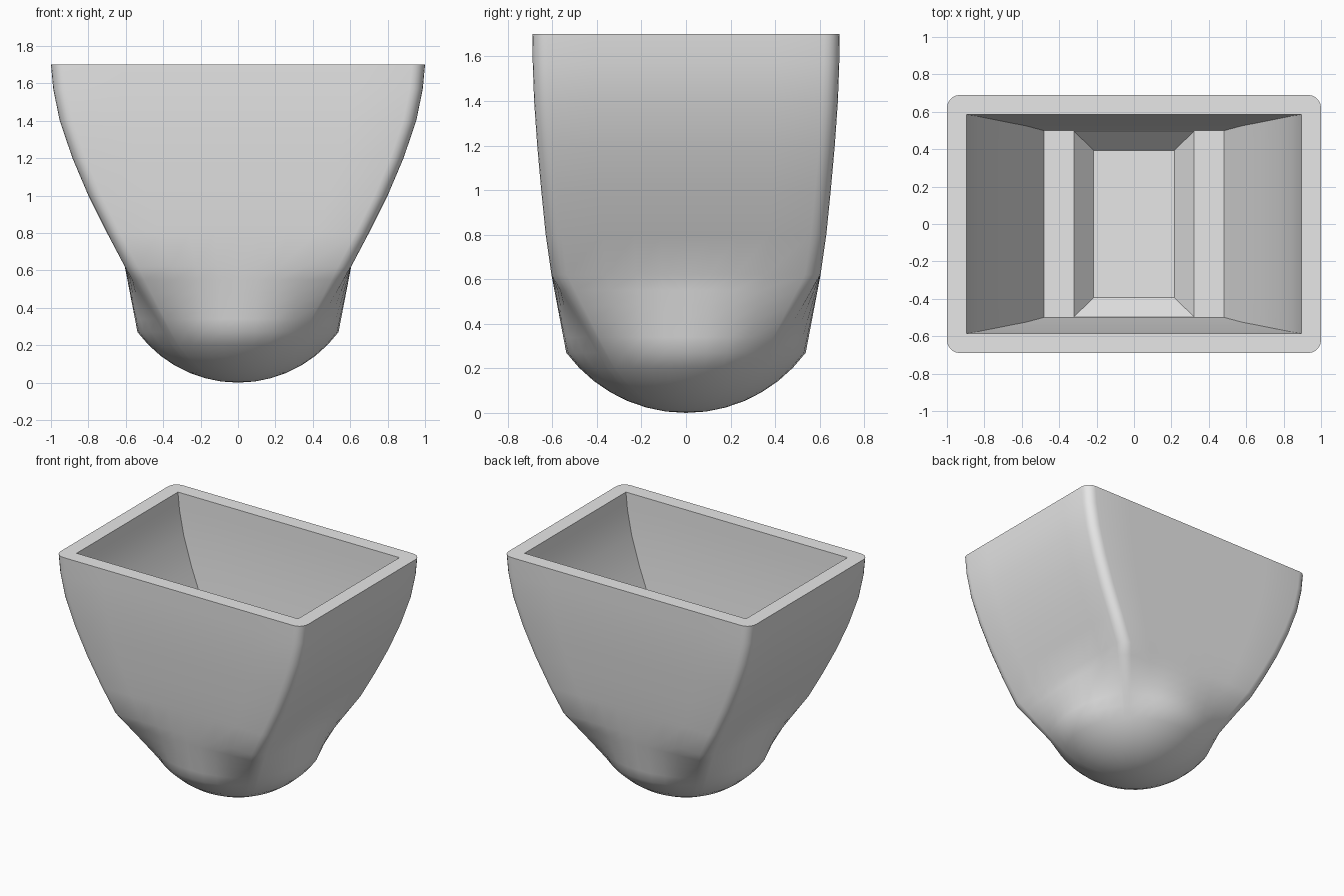
import bpy, bmesh, math

cube = bpy.data.objects.get("Cube")
if cube:
    bpy.data.objects.remove(cube, do_unlink=True)

grey = bpy.data.materials.new("plain grey")
grey.use_nodes = True
colour = (0.8, 0.8, 0.8, 1)
grey.diffuse_color = colour
grey.node_tree.nodes["Principled BSDF"].inputs["Base Color"].default_value = colour

EDGE, CORNER = 8, 5          # divisions of each straight side and rounded corner
TOP, WAIST, CAP = 1.7, 0.62, 0.27
BALL = 0.67                  # radius of the rounded bottom


def rounded_rect(hx, hy, r):
    """Outline of a rounded rectangle, with a fixed number of points."""
    corners = []
    for i, (sx, sy) in enumerate([(1, 1), (-1, 1), (-1, -1), (1, -1)]):
        arc = [math.pi / 2 * (i + k / CORNER) for k in range(CORNER + 1)]
        corners.append([(sx * (hx - r) + r * math.cos(a),
                         sy * (hy - r) + r * math.sin(a)) for a in arc])
    points = []
    for i, corner in enumerate(corners):
        points += corner
        (x0, y0), (x1, y1) = corner[-1], corners[(i + 1) % 4][0]
        for k in range(1, EDGE):
            t = 0.5 + 0.5 * math.tan(math.pi / 4 * (2 * k / EDGE - 1))
            points.append((x0 + (x1 - x0) * t, y0 + (y1 - y0) * t))
    return points


def circle(r, pattern):
    """Circle whose points line up with those of the pattern."""
    return [(r * x / math.hypot(x, y), r * y / math.hypot(x, y)) for x, y in pattern]


# height, half width, half depth of the flared wall
wall = [(WAIST, 0.605, 0.604), (0.8, 0.70, 0.63), (1.0, 0.80, 0.65),
        (1.2, 0.885, 0.668), (1.4, 0.953, 0.682), (1.57, 0.988, 0.688), (TOP, 1.0, 0.69)]

rings = []
waist = rounded_rect(0.605, 0.604, 0.07)

# rounded bottom
full = math.acos((BALL - CAP) / BALL)
for k in range(1, 8):
    a = full * k / 7
    rings.append((circle(BALL * math.sin(a), waist), BALL * (1 - math.cos(a))))

# blend from the round bottom to the square waist
low = rings[-1][0]
for k in range(1, 5):
    t = k / 5
    rings.append(([(p[0] + (q[0] - p[0]) * t, p[1] + (q[1] - p[1]) * t)
                   for p, q in zip(low, waist)], CAP + (WAIST - CAP) * t))

# outer wall, then inner wall back down from the rim
for z, hx, hy in wall:
    rings.append((rounded_rect(hx, hy, 0.07), z))
for z, hx, hy in reversed(wall):
    inset = 0.105 + 0.02 * (TOP - z) / (TOP - WAIST)
    rings.append((rounded_rect(hx - inset, hy - 0.105, 0), z))

# floor ledges and sunken well
rings.append((rounded_rect(0.32, 0.496, 0), WAIST))
rings.append((rounded_rect(0.217, 0.394, 0), WAIST - 0.12))

bm = bmesh.new()
loops = [[bm.verts.new((x, y, z)) for x, y in pts] for pts, z in rings]
n = len(waist)
pole = bm.verts.new((0, 0, 0))
for i in range(n):
    bm.faces.new((pole, loops[0][(i + 1) % n], loops[0][i]))
for a, b in zip(loops, loops[1:]):
    for i in range(n):
        j = (i + 1) % n
        bm.faces.new((a[i], a[j], b[j], b[i]))
bm.faces.new(loops[-1])
bmesh.ops.remove_doubles(bm, verts=bm.verts, dist=0.0001)
bmesh.ops.recalc_face_normals(bm, faces=bm.faces)

mesh = bpy.data.meshes.new("hollow_pot")
bm.to_mesh(mesh)
bm.free()
mesh.materials.append(grey)
pot = bpy.data.objects.new("hollow_pot", mesh)
bpy.context.collection.objects.link(pot)
bpy.context.view_layer.objects.active = pot
pot.select_set(True)
bpy.ops.object.shade_smooth_by_angle(angle=math.radians(35))
